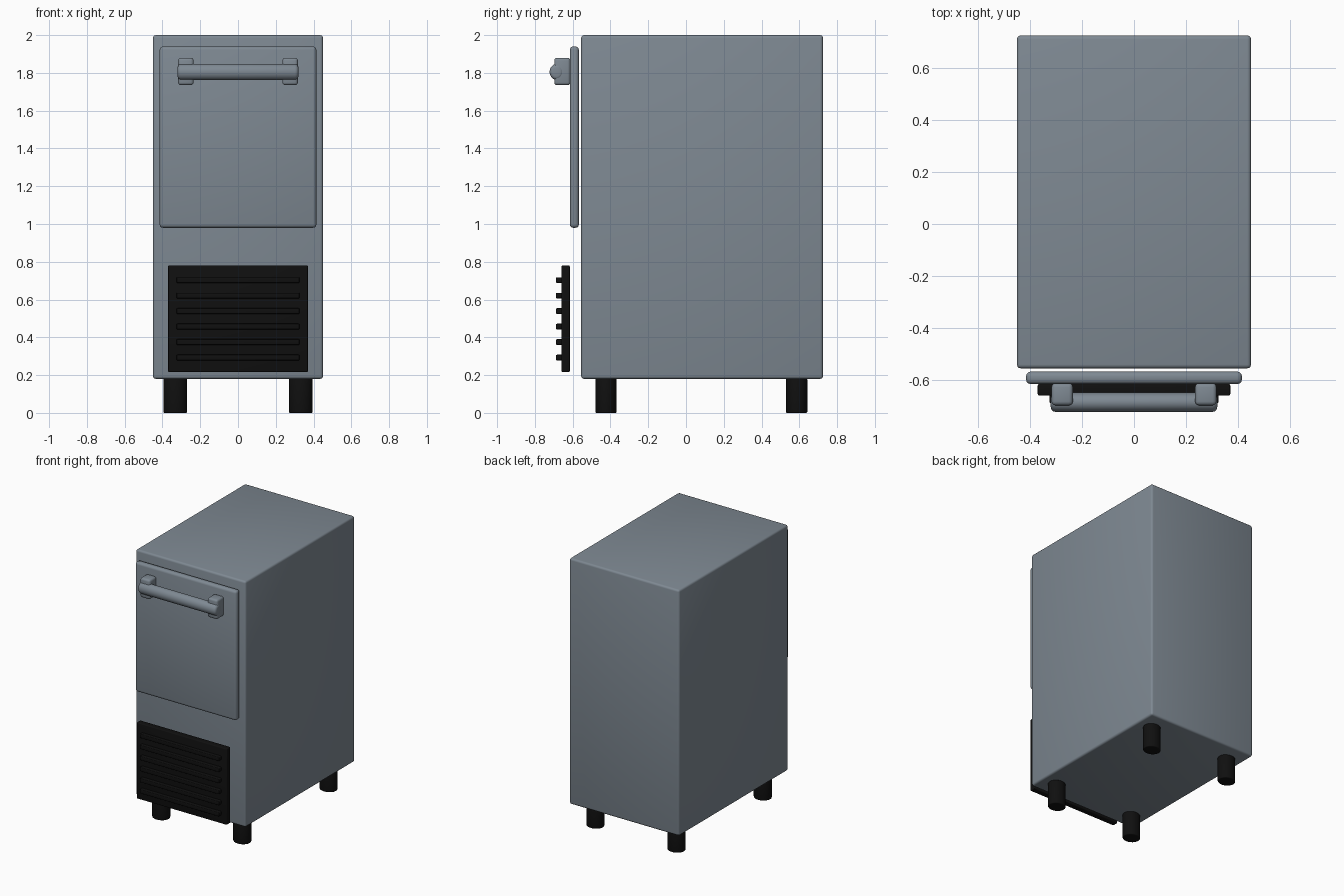
import bpy
import math

cube = bpy.data.objects.get("Cube")
if cube:
    bpy.data.objects.remove(cube, do_unlink=True)


def material(name, rgb, rough):
    m = bpy.data.materials.new(name)
    m.use_nodes = True
    m.diffuse_color = (*rgb, 1)
    node = m.node_tree.nodes["Principled BSDF"]
    node.inputs["Base Color"].default_value = (*rgb, 1)
    node.inputs["Roughness"].default_value = rough
    return m


steel = material("brushed steel grey", (0.21, 0.25, 0.29), 0.4)
black = material("matt black", (0.005, 0.005, 0.005), 0.6)


def finish(name, mat, bevel, segments=3):
    """Name, colour, round the edges and smooth the active object."""
    obj = bpy.context.object
    obj.name = name
    obj.data.materials.append(mat)
    bpy.ops.object.transform_apply(location=False, rotation=True, scale=True)
    mod = obj.modifiers.new("rounded edges", 'BEVEL')
    mod.width = bevel
    mod.segments = segments
    mod.limit_method = 'ANGLE'
    mod.angle_limit = math.radians(40)
    bpy.ops.object.modifier_apply(modifier=mod.name)
    bpy.ops.object.shade_smooth_by_angle(angle=math.radians(35))
    return obj


def box(name, x, y, z, mat, bevel):
    """Rounded box spanning the given (low, high) ranges."""
    spans = (x, y, z)
    bpy.ops.mesh.primitive_cube_add(size=1, location=[(a + b) / 2 for a, b in spans])
    bpy.context.object.scale = [b - a for a, b in spans]
    return finish(name, mat, bevel)


def rod(name, centre, radii, length, rotation, mat, bevel):
    """Slightly oval cylinder with rounded rims."""
    bpy.ops.mesh.primitive_cylinder_add(vertices=32, radius=1, depth=1,
                                        location=centre, rotation=rotation)
    bpy.context.object.scale = (*radii, length)
    return finish(name, mat, bevel)


# Cabinet and the door panel standing just in front of it
box("cabinet", (-0.45, 0.45), (-0.555, 0.725), (0.18, 2.0), steel, 0.015)
box("door", (-0.415, 0.415), (-0.615, -0.567), (0.98, 1.94), steel, 0.018)

# Door handle
rod("handle_bar", (0, -0.685, 1.805), (0.042, 0.037), 0.64,
    (0, math.radians(90), 0), steel, 0.018)
for side, s in (("left", 1), ("right", -1)):
    x = sorted((s * 0.235, s * 0.317))
    box(f"handle_bracket_{side}", x, (-0.697, -0.612), (1.735, 1.88), steel, 0.015)

# Ventilation grille with raised slats
box("vent_panel", (-0.37, 0.37), (-0.66, -0.615), (0.217, 0.78), black, 0.006)
for i in range(6):
    z = 0.293 + i * 0.082
    box(f"vent_slat_{i + 1}", (-0.325, 0.325), (-0.688, -0.65),
        (z - 0.015, z + 0.015), black, 0.005)

# Four feet
for side, x in (("left", 0.332), ("right", -0.332)):
    for end, y in (("front", -0.424), ("back", 0.586)):
        rod(f"{end}_{side}_foot", (x, y, 0.091), (0.063, 0.056), 0.182,
            (0, 0, 0), black, 0.006)
